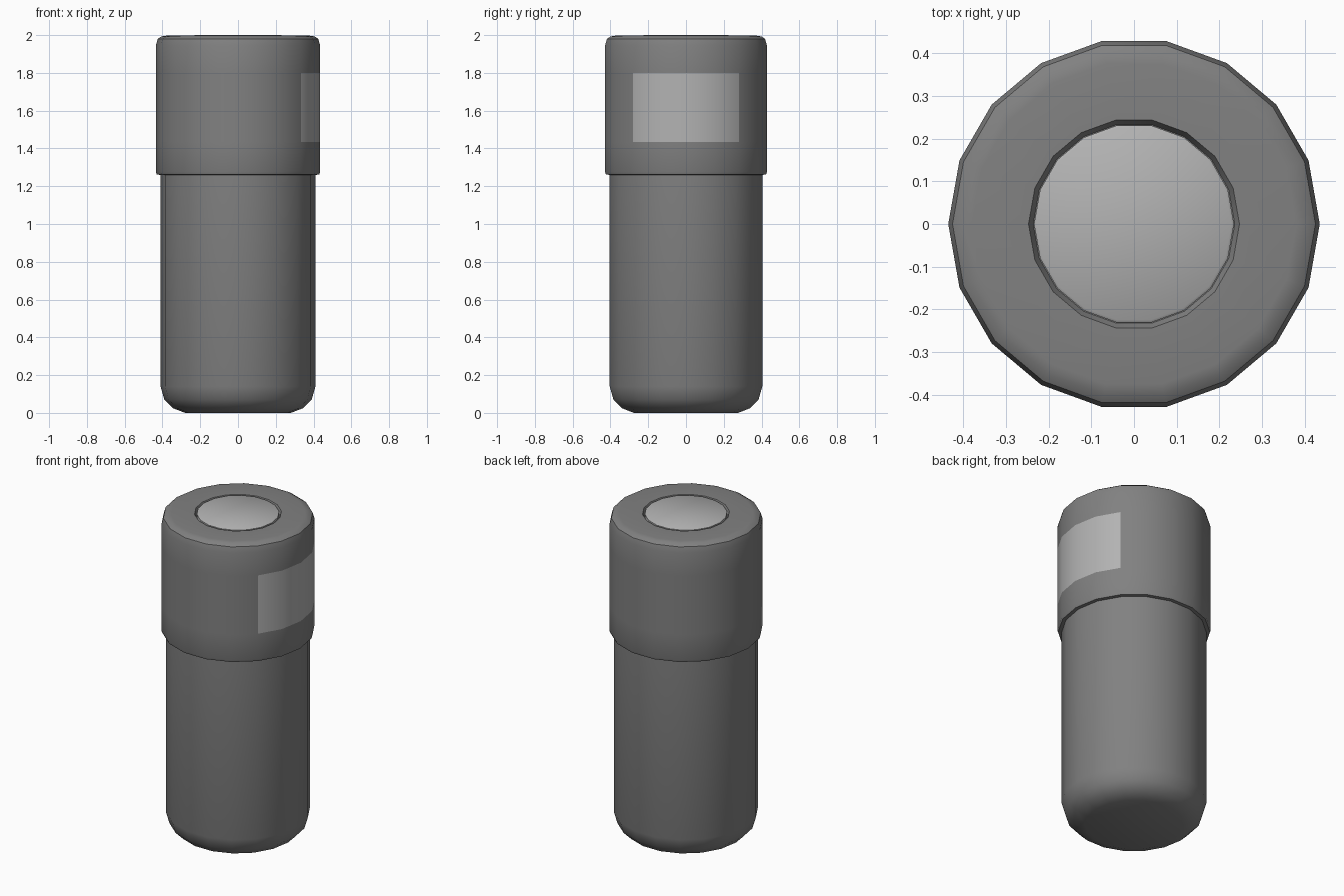
import bpy
import bmesh
from math import cos, sin, tau, radians, atan2

SIDES = 18

cube = bpy.data.objects.get("Cube")
if cube:
    bpy.data.objects.remove(cube, do_unlink=True)


def make_material(name, grey):
    mat = bpy.data.materials.new(name)
    mat.use_nodes = True
    colour = (grey, grey, grey, 1)
    mat.diffuse_color = colour
    mat.node_tree.nodes["Principled BSDF"].inputs["Base Color"].default_value = colour
    return mat


def lathe(name, profile, materials, rule=None):
    """Turn a (radius, height) profile about z and cap both ends."""
    bm = bmesh.new()
    rings = []
    for r, z in profile:
        rings.append([bm.verts.new((r * cos(tau * i / SIDES), r * sin(tau * i / SIDES), z))
                      for i in range(SIDES)])
    for low, high in zip(rings, rings[1:]):
        for i in range(SIDES):
            j = (i + 1) % SIDES
            bm.faces.new((low[i], low[j], high[j], high[i]))
    bm.faces.new(rings[0][::-1])
    bm.faces.new(rings[-1])
    if rule:
        for face in bm.faces:
            face.material_index = rule(face.calc_center_median())
    mesh = bpy.data.meshes.new(name)
    bm.to_mesh(mesh)
    bm.free()
    obj = bpy.data.objects.new(name, mesh)
    bpy.context.collection.objects.link(obj)
    for mat in materials:
        mesh.materials.append(mat)
    bpy.ops.object.select_all(action="DESELECT")
    obj.select_set(True)
    bpy.context.view_layer.objects.active = obj
    bpy.ops.object.shade_smooth_by_angle(angle=radians(40))
    return obj


dark = make_material("dark grey", 0.22)
light = make_material("light grey", 0.45)

# Container with a rounded foot
lathe("container", [(0.28, 0), (0.345, 0.025), (0.39, 0.07), (0.41, 0.14), (0.41, 1.3)], [dark])


# Cap with a label patch on its left side and a shallow recess in the top
def label_rule(c):
    on_side = abs(atan2(c.y, c.x)) < radians(40) and c.x > 0.2
    return 1 if on_side and 1.44 < c.z < 1.8 else 0


lathe("cap", [(0.41, 1.26), (0.43, 1.262), (0.435, 1.275), (0.435, 1.435), (0.435, 1.80),
              (0.435, 1.945), (0.425, 1.98), (0.405, 1.993), (0.38, 1.997),
              (0.247, 1.997), (0.236, 1.975)], [dark, light], label_rule)

# Round disc set into the recess
lathe("top_disc", [(0.234, 1.97), (0.234, 1.996), (0.228, 2.0)], [light])
